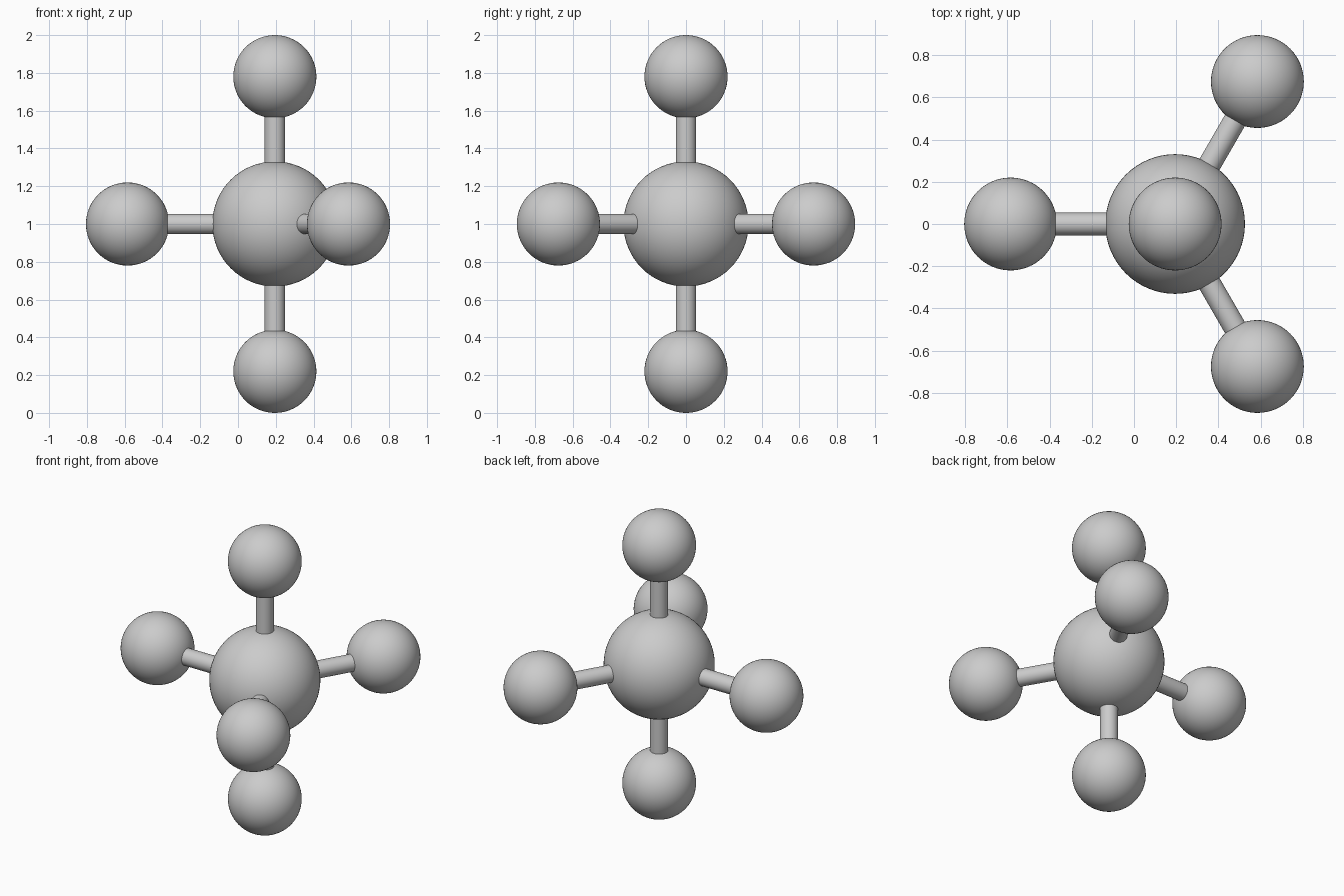
import bpy
from math import cos, sin, radians
from mathutils import Vector

if "Cube" in bpy.data.objects:
    bpy.data.objects.remove(bpy.data.objects["Cube"])

CENTRE = Vector((0.195, 0, 1))
CORE_R, BALL_R, ROD_R, BOND = 0.331, 0.22, 0.054, 0.78


def ball(name, pos, radius):
    bpy.ops.mesh.primitive_uv_sphere_add(segments=64, ring_count=32, radius=radius, location=pos)
    bpy.context.object.name = name
    bpy.ops.object.shade_smooth()


def rod(name, direction):
    # Runs from inside the core to just inside the outer ball
    start, end = CORE_R - 0.05, BOND - BALL_R + 0.05
    bpy.ops.mesh.primitive_cylinder_add(
        vertices=32, radius=ROD_R, depth=end - start,
        location=CENTRE + direction * (start + end) / 2,
        rotation=direction.to_track_quat('Z', 'Y').to_euler())
    bpy.context.object.name = name
    bpy.ops.object.shade_smooth_by_angle()


# Central ball
ball("central_ball", CENTRE, CORE_R)

# Two vertical arms and three level arms spaced 120 degrees apart
arms = {"top": Vector((0, 0, 1)), "bottom": Vector((0, 0, -1))}
for label, angle in (("left", 180), ("front", -60), ("back", 60)):
    arms[label] = Vector((cos(radians(angle)), sin(radians(angle)), 0))

for label, direction in arms.items():
    rod(label + "_rod", direction)
    ball(label + "_ball", CENTRE + direction * BOND, BALL_R)
